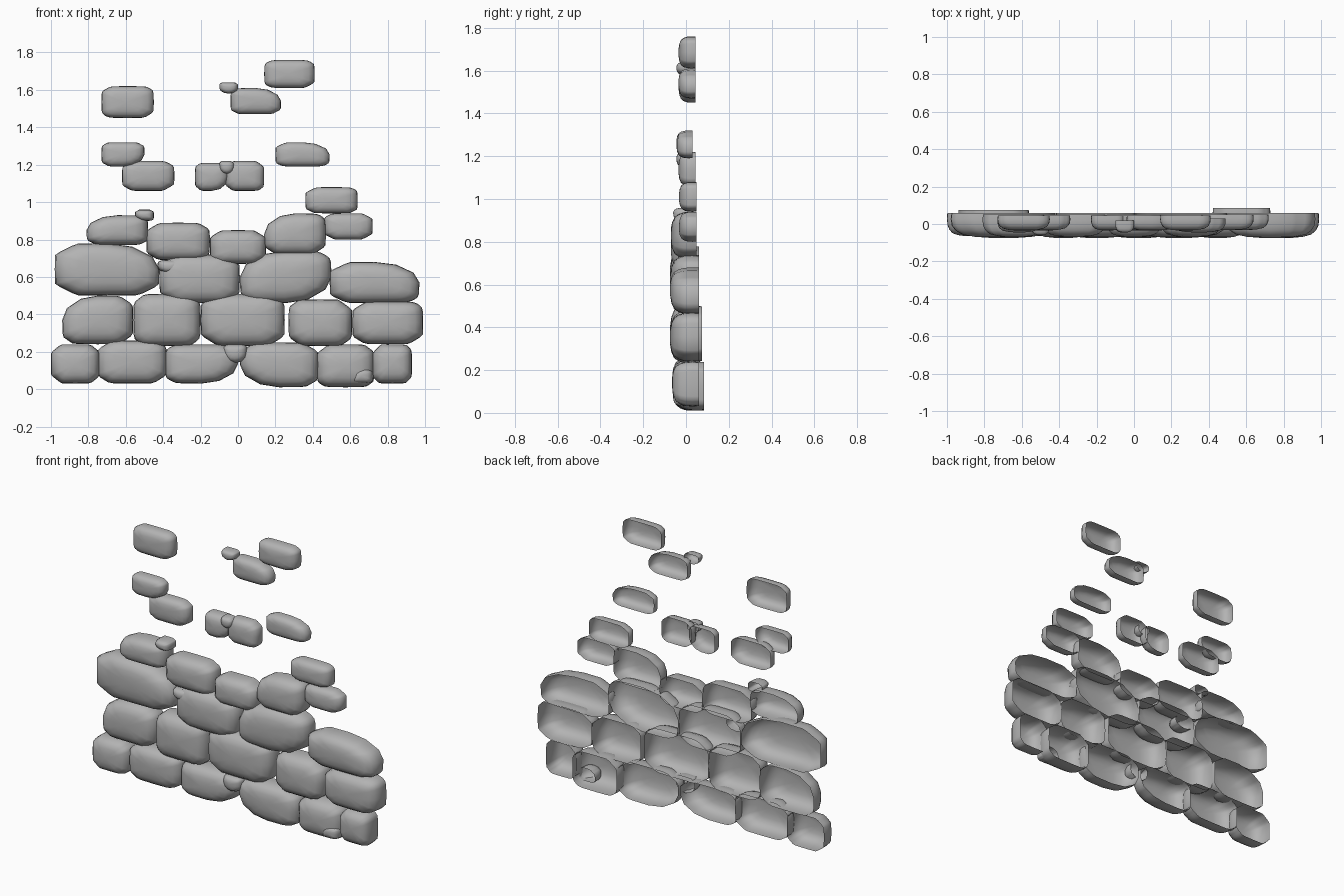
import bpy
import bmesh
import math
import random

random.seed(4)

default_cube = bpy.data.objects.get("Cube")
if default_cube:
    bpy.data.objects.remove(default_cube, do_unlink=True)

stone_grey = bpy.data.materials.new("stone grey")
stone_grey.use_nodes = True
colour = (0.45, 0.45, 0.45, 1)
stone_grey.diffuse_color = colour
stone_grey.node_tree.nodes["Principled BSDF"].inputs["Base Color"].default_value = colour

SEGMENTS = 28
CORNERS = {"ne": (1, 1), "nw": (-1, 1), "sw": (-1, -1), "se": (1, -1)}
# Shell rings: depth from the open back to the front, and outline scale
RINGS = [(0, 0.985), (0.25, 1), (0.5, 0.98), (0.7, 0.91),
         (0.86, 0.78), (0.95, 0.55), (0.99, 0.28)]


def signed_power(value, power):
    return math.copysign(abs(value) ** power, value)


def stone_outline(cut_corners):
    """Unit rounded rectangle with every corner trimmed by its own amount."""
    limits = {key: 1.35 if key in cut_corners else random.uniform(1.56, 1.72)
              for key in CORNERS}
    points = []
    for step in range(SEGMENTS):
        angle = math.tau * step / SEGMENTS
        u = signed_power(math.cos(angle), 0.4)
        v = signed_power(math.sin(angle), 0.4)
        for key, (side, rise) in CORNERS.items():
            reach = u * side + v * rise
            if reach > limits[key]:
                u, v = u * limits[key] / reach, v * limits[key] / reach
        points.append((u, v))
    return points


def build_stone(name, left, right, bottom, top, front, back, cut_corners):
    """A domed stone face, hollow and open at the back."""
    centre_x, centre_z = (left + right) / 2, (bottom + top) / 2
    half_x, half_z = (right - left) / 2, (top - bottom) / 2
    lean_x, lean_z = random.uniform(-0.1, 0.1), random.uniform(-0.05, 0.1)
    outline = stone_outline(cut_corners)

    bm = bmesh.new()
    rings = []
    for depth, scale in RINGS:
        shift = depth * (1 - scale)
        y = back + (front - back) * depth
        rings.append([bm.verts.new((centre_x + half_x * (u * scale + lean_x * shift),
                                    y,
                                    centre_z + half_z * (v * scale + lean_z * shift)))
                      for u, v in outline])
    for outer, inner in zip(rings, rings[1:]):
        for i in range(SEGMENTS):
            j = (i + 1) % SEGMENTS
            bm.faces.new((outer[i], outer[j], inner[j], inner[i]))
    tip = bm.verts.new((centre_x + half_x * lean_x, front, centre_z + half_z * lean_z))
    for i in range(SEGMENTS):
        bm.faces.new((rings[-1][i], rings[-1][(i + 1) % SEGMENTS], tip))
    for face in bm.faces:
        face.smooth = True

    mesh = bpy.data.meshes.new(name)
    bm.to_mesh(mesh)
    bm.free()
    mesh.materials.append(stone_grey)
    bpy.context.collection.objects.link(bpy.data.objects.new(name, mesh))


def build_group(name, front, back, stones):
    """Stones are left, right, bottom, top in hundredths, then trimmed corners."""
    for number, (*box, cuts) in enumerate(stones, start=1):
        left, right, bottom, top = (edge / 100 for edge in box)
        build_stone(f"{name}_{number}", left, right, bottom, top, front, back, cuts.split())


# Solid lower courses of the wall
build_group("bottom_course_stone", -0.065, 0.06, [
    (-100, -74, 3, 24, ""), (-75, -38, 3, 26, ""), (-39, 0, 3, 24, "se"),
    (1, 43, 1, 25, "sw"), (72, 93, 3, 24, "")])
build_group("deep_bottom_stone", -0.06, 0.085, [(42, 73, 1, 24, "")])
build_group("second_course_stone", -0.075, 0.06, [
    (-56, -20, 23, 51, ""), (-20, 25, 23, 51, ""),
    (27, 61, 23, 48, ""), (61, 99, 24, 47, "")])
build_group("deep_second_stone", -0.06, 0.075, [(-94, -56, 24, 50, "nw")])
build_group("third_course_stone", -0.075, 0.06, [
    (-98, -42, 50, 78, "ne"), (-42, 1, 46, 72, ""),
    (1, 50, 46, 74, "nw se"), (49, 97, 46, 68, "ne")])
build_group("fourth_course_stone", -0.07, 0.05, [
    (-81, -48, 77, 93, "nw"), (-49, -15, 69, 89, ""),
    (-15, 15, 67, 85, ""), (14, 47, 72, 94, "nw")])

# Sparse stones above the broken edge
build_group("edge_stone", -0.033, 0.05, [(46, 72, 80, 94, ""), (36, 64, 94, 108, "")])
build_group("scattered_stone", -0.035, 0.045, [
    (-62, -34, 106, 122, ""), (-23, -5, 106, 121, "se"), (-7, 14, 106, 122, ""),
    (-73, -45, 145, 162, ""), (-4, 23, 147, 161, "ne"), (14, 41, 161, 176, "")])
build_group("high_scattered_stone", -0.045, 0.03, [
    (-73, -50, 119, 132, "se"), (20, 49, 119, 132, "ne")])

# Small pebbles wedged in the joints
build_group("wall_pebble", -0.06, 0.03, [
    (-8, 5, 14, 24, "sw se"), (61, 72, 3, 11, "nw"),
    (-43, -30, 62, 69, "sw se"), (-55, -45, 90, 96, "sw")])
build_group("loose_pebble", -0.045, 0.02, [
    (-10, -2, 115, 122, "sw se"), (-10, 0, 158, 164, "sw se")])
